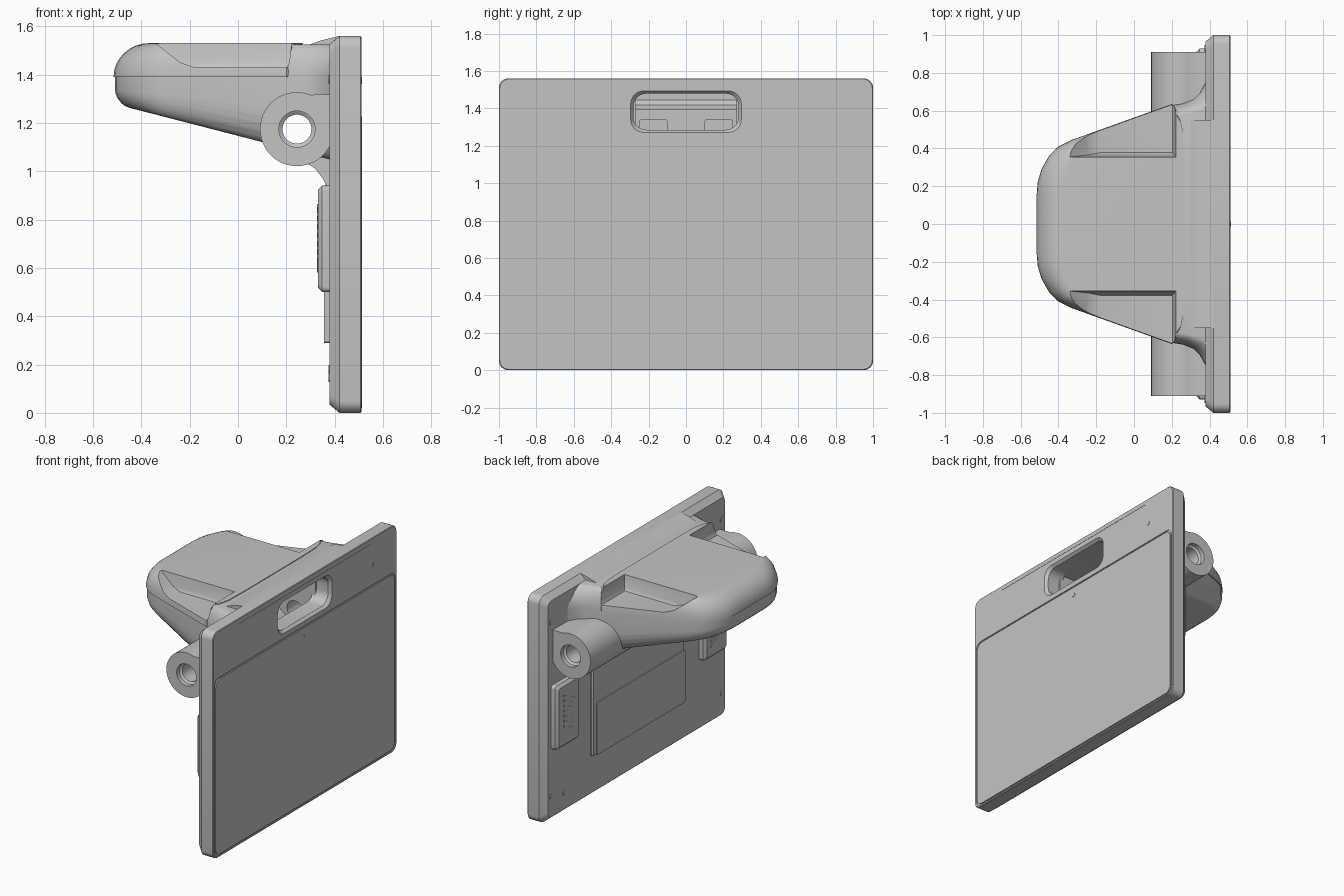
import bpy, bmesh, math
from mathutils import Vector

cube = bpy.data.objects.get("Cube")
if cube:
    bpy.data.objects.remove(cube, do_unlink=True)

grey = bpy.data.materials.new("plain_grey")
grey.use_nodes = True
grey.diffuse_color = (0.55, 0.55, 0.55, 1)
grey.node_tree.nodes["Principled BSDF"].inputs["Base Color"].default_value = (0.55, 0.55, 0.55, 1)


def loft(name, rings):
    """Skin equal-length rings of points and cap both ends."""
    bm = bmesh.new()
    loops = [[bm.verts.new(p) for p in ring] for ring in rings]
    n = len(loops[0])
    for a, b in zip(loops, loops[1:]):
        for i in range(n):
            j = (i + 1) % n
            bm.faces.new((a[i], a[j], b[j], b[i]))
    bm.faces.new(loops[0])
    bm.faces.new(loops[-1])
    bmesh.ops.recalc_face_normals(bm, faces=bm.faces)
    mesh = bpy.data.meshes.new(name)
    bm.to_mesh(mesh)
    bm.free()
    mesh.materials.append(grey)
    obj = bpy.data.objects.new(name, mesh)
    bpy.context.collection.objects.link(obj)
    return obj


def boolean(obj, cutter, operation="DIFFERENCE"):
    mod = obj.modifiers.new("bool", "BOOLEAN")
    mod.operation = operation
    mod.solver = "EXACT"
    mod.object = cutter
    bpy.context.view_layer.objects.active = obj
    bpy.ops.object.modifier_apply(modifier=mod.name)


def discard(*objs):
    for o in objs:
        bpy.data.objects.remove(o, do_unlink=True)


def rounded(x, y0, y1, z0, z1, r, inset=0.0, steps=6):
    """Rounded rectangle in the plane of constant x."""
    y0, y1, z0, z1 = y0 + inset, y1 - inset, z0 + inset, z1 - inset
    corners = [(y1 - r, z1 - r), (y0 + r, z1 - r), (y0 + r, z0 + r), (y1 - r, z0 + r)]
    ring = []
    for k, (cy, cz) in enumerate(corners):
        for s in range(steps + 1):
            a = math.pi / 2 * (k + s / steps)
            ring.append((x, cy + r * math.cos(a), cz + r * math.sin(a)))
    return ring


def plate(name, x0, x1, y0, y1, z0, z1, r=0.01, bevel=0.0):
    """Rounded plate facing -x, with an optional bevel on that side."""
    rings = [rounded(x1, y0, y1, z0, z1, r)]
    if bevel:
        rings.append(rounded(x0 + bevel, y0, y1, z0, z1, r))
    rings.append(rounded(x0, y0, y1, z0, z1, r, bevel))
    return loft(name, rings)


def prism_y(name, profile, y0, y1):
    return loft(name, [[(x, y, z) for x, z in profile] for y in (y0, y1)])


def circle(cx, cz, r, n=48):
    return [(cx + r * math.cos(math.tau * i / n), cz + r * math.sin(math.tau * i / n)) for i in range(n)]


def disc(name, x0, x1, y, z, r):
    return loft(name, [[(x, y + a, z + b) for a, b in circle(0, 0, r, 16)] for x in (x0, x1)])


# Display slab with chamfered rear edge
BOX = (-1, 1, 0, 1.56)
slab = loft("display_slab", [rounded(0.378, *BOX, 0.04, 0.035), rounded(0.42, *BOX, 0.05),
                             rounded(0.506, *BOX, 0.05), rounded(0.51, *BOX, 0.05, 0.004)])
recess = plate("recess_cutter", 0.504, 0.6, -0.985, 0.985, 0.01, 1.237, 0.05)
opening = loft("opening_cutter", [rounded(x, -0.3, 0.3, 1.267, 1.497, 0.07, i)
                                  for x, i in ((0.3, 0.018), (0.49, 0.018), (0.505, 0.008), (0.515, 0), (0.6, 0))])
boolean(slab, recess)
boolean(slab, opening)
discard(recess, opening)
screen = plate("screen", 0.50, 0.512, -0.974, 0.974, 0.02, 1.226, 0.045)
sensor = disc("screen_sensor", 0.50, 0.514, 0, 1.17, 0.014)
indicator = disc("indicator", 0.50, 0.512, 0.75, 1.375, 0.014)

# Housing outlines, seen from above, for the +y half
NOSE = [(0.2, 0.635), (-0.33, 0.445), (-0.40, 0.41), (-0.45, 0.36), (-0.49, 0.29), (-0.51, 0.22), (-0.515, 0.16)]
NECK = [(0.40, 0.80), (0.375, 0.755), (0.345, 0.70), (0.31, 0.665), (0.26, 0.645)] + NOSE
LID = [(0.287, 0.3), (0.282, 0.48), (0.265, 0.56), (0.24, 0.61)] + NOSE
SEAM = 1.39


def outline(half, inset_x, inset_y):
    pts = [Vector(p) for p in half] + [Vector((x, -y)) for x, y in reversed(half)]
    ring = []
    for i, p in enumerate(pts):
        d = (pts[(i + 1) % len(pts)] - pts[i - 1]).normalized()
        n = Vector((d.y, -d.x))
        if n.dot(Vector((p.x - 0.1, p.y))) < 0:
            n = -n
        if p.x > 0.39:
            n = Vector((0, math.copysign(0.7, p.y)))
        dx = inset_x * n.x if n.x < 0 else 0.02 * n.x * (inset_x > 0.01)
        ring.append((p.x - dx, p.y - inset_y * n.y))
    return ring


def belly(x):
    return 1.265 - 0.258 * (x + 0.46)


def upper_rings(half, top, extra):
    rings = []
    for k in range(9):
        a = math.pi / 2 * k / 8
        f = 1 - math.cos(a)
        rings.append([(x, y, SEAM + (top - SEAM) * math.sin(a))
                      for x, y in outline(half, extra + 0.15 * f, extra + 0.055 * f)])
    return rings


lower = []
for k in range(7):
    a = math.pi / 2 * k / 6
    t, inset = 0.55 * (1 - math.cos(a)), 0.006 + 0.06 * (1 - math.sin(a))
    lower.append([(x, y, belly(x) * (1 - t) + SEAM * t) for x, y in outline(NECK, inset, inset)])
housing = loft("rear_housing", lower + upper_rings(NECK, 1.525, 0.006))
lid = loft("housing_lid", upper_rings(LID, 1.53, 0))

# Finger scoops on both sides of the lid
for side in (1, -1):
    rings = []
    for z, front, back, inner in ((1.43, -0.18, 0.203, 0.378), (1.45, -0.24, 0.212, 0.366), (1.56, -0.38, 0.225, 0.35)):
        rings.append([(x, side * y, z) for x, y in ((front, inner), (back, inner), (back, 0.9), (front, 0.9))])
    scoop = loft("scoop_cutter", rings)
    boolean(housing, scoop)
    boolean(lid, scoop)
    discard(scoop)

# Hinge barrel joined to the slab
AX, AZ = 0.244, 1.174
barrel = prism_y("hinge_barrel", circle(AX, AZ, 0.153), -0.91, 0.91)
web = prism_y("barrel_web", [(AX, 1.15), (0.39, 1.10), (0.39, 1.318), (0.30, 1.316)], -0.91, 0.91)
boolean(barrel, web, "UNION")
discard(web)
gusset = prism_y("lower_gusset", [(0.26, 1.05), (0.32, 1.01), (0.35, 0.97), (0.37, 0.93), (0.39, 0.88), (0.39, 1.1)], -0.58, 0.58)
ramp = prism_y("top_ramp", [(0.28, 1.51), (0.30, 1.525), (0.34, 1.54), (0.42, 1.56), (0.42, 1.51)], -0.55, 0.55)

# Bore through the barrel, and the hollow behind the grip opening
bore = loft("bore_cutter", [[(x, y, z) for x, z in circle(AX, AZ, r)] for y, r in
                            ((-1, 0.075), (-0.88, 0.075), (-0.87, 0.06), (0.87, 0.06), (0.88, 0.075), (1, 0.075))])
hollow = prism_y("hollow_cutter", [(0.12, 1.16), (0.2, 1.1), (0.42, 1.1), (0.42, 1.48), (0.15, 1.48), (0.12, 1.45)],
                 -0.27, 0.27)
for part in (housing, barrel):
    boolean(part, bore)
    boolean(part, hollow)
discard(bore, hollow)

parts = [slab, screen, sensor, indicator, housing, lid, barrel, gusset, ramp]

# Rear panel
parts.append(plate("rear_panel", 0.362, 0.39, -0.5, 0.5, 0.29, 1.05, 0.01, 0.008))
parts.append(plate("rear_cover", 0.355, 0.39, -0.5, 0.46, 0.29, 0.65, 0.01))

for side, word in ((1, "left"), (-1, "right")):
    # Hinge knuckles inside the hollow
    a, b = sorted((side * 0.1, side * 0.25))
    parts.append(plate(word + "_knuckle", 0.1, 0.17, a, b, 1.25, 1.34))
    # Speaker pod with slanted grille bars
    a, b = sorted((side * 0.68, side * 0.93))
    parts.append(plate(word + "_speaker_pod", 0.33, 0.39, a, b, 0.5, 0.94, 0.02, 0.018))
    for k in range(7):
        z = 0.58 + 0.035 * k
        bar = [(0.74, z), (0.86, z + 0.06), (0.86, z + 0.075), (0.74, z + 0.015)]
        parts.append(loft(word + "_grille_bar", [[(x, side * y, h) for y, h in bar] for x in (0.326, 0.335)]))
    # Rear screws
    for z in (0.18, 1.38):
        parts.append(disc(word + "_screw", 0.374, 0.39, side * 0.93, z, 0.018))
parts.append(disc("extra_screw", 0.374, 0.39, 0.78, 0.15, 0.022))

# Smooth shading with crisp edges
bpy.ops.object.select_all(action="DESELECT")
for o in parts:
    o.select_set(True)
bpy.context.view_layer.objects.active = slab
bpy.ops.object.shade_smooth_by_angle(angle=math.radians(32))
